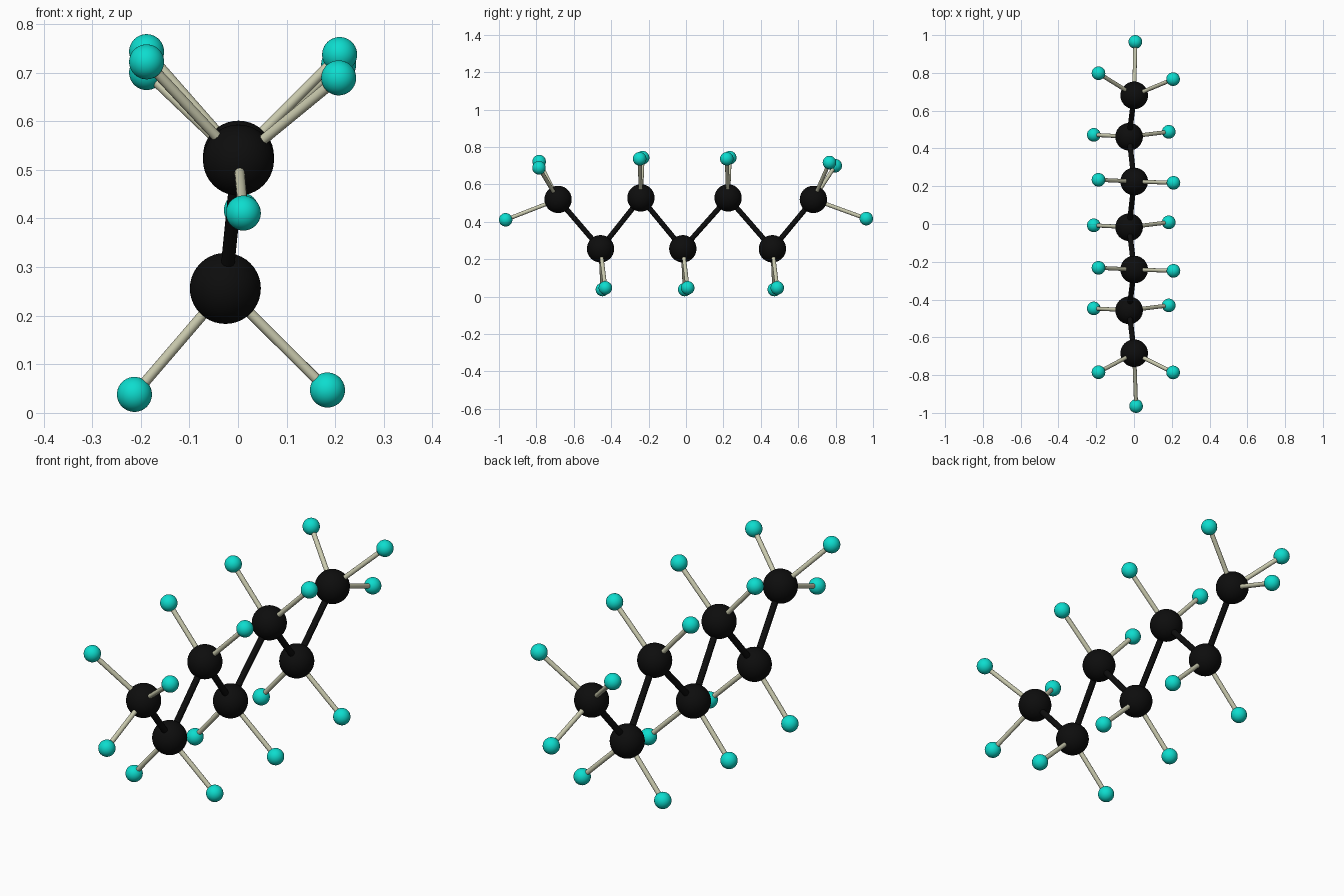
import bpy
from mathutils import Vector

if "Cube" in bpy.data.objects:
    bpy.data.objects.remove(bpy.data.objects["Cube"])


def make_material(name, rgb):
    m = bpy.data.materials.new(name)
    m.diffuse_color = (*rgb, 1)
    m.use_nodes = True
    m.node_tree.nodes["Principled BSDF"].inputs["Base Color"].default_value = m.diffuse_color
    return m


BLACK = make_material("black", (0.004, 0.004, 0.004))
TEAL = make_material("teal", (0.004, 0.72, 0.62))
BEIGE = make_material("beige", (0.60, 0.60, 0.43))


def finish(name, material):
    ob = bpy.context.object
    ob.name = name
    ob.data.materials.append(material)
    bpy.ops.object.shade_smooth_by_angle()
    return ob


def ball(name, centre, radius, material):
    bpy.ops.mesh.primitive_uv_sphere_add(segments=40, ring_count=20,
                                         radius=radius, location=centre)
    return finish(name, material)


def rod(name, a, b, radius, material):
    a, b = Vector(a), Vector(b)
    d = b - a
    bpy.ops.mesh.primitive_cylinder_add(vertices=16, radius=radius, depth=d.length,
                                        location=(a + b) / 2,
                                        rotation=d.to_track_quat('Z', 'Y').to_euler())
    return finish(name, material)


# zigzag chain of large atoms
chain_y = [-0.684, -0.457, -0.241, -0.017, 0.225, 0.462, 0.681]
chain = []
for i, y in enumerate(chain_y):
    if i % 2:
        chain.append((-0.026, y, 0.256))
    else:
        chain.append((0.001, y, 0.52 if i in (0, 6) else 0.528))

for i, c in enumerate(chain):
    ball(f"large_atom_{i + 1}", c, 0.073, BLACK)
for i in range(len(chain) - 1):
    rod(f"chain_bond_{i + 1}", chain[i], chain[i + 1], 0.014, BLACK)

# small atoms grouped by the large atom that carries them
small = {
    0: [(-0.188, -0.785, 0.722), (0.207, -0.786, 0.689), (0.011, -0.964, 0.411)],
    6: [(-0.188, 0.798, 0.700), (0.207, 0.767, 0.717), (0.007, 0.964, 0.417)],
}
for i in (1, 3, 5):  # lower pairs
    y = chain_y[i]
    small[i] = [(-0.213, y + 0.010, 0.038), (0.184, y + 0.026, 0.047)]
for i in (2, 4):  # upper pairs
    y = chain_y[i]
    small[i] = [(-0.188, y + 0.009, 0.743), (0.209, y - 0.007, 0.737)]

for i, atoms in small.items():
    for j, p in enumerate(atoms):
        ball(f"small_atom_{i + 1}_{j + 1}", p, 0.036, TEAL)
        rod(f"side_bond_{i + 1}_{j + 1}", chain[i], p, 0.0105, BEIGE)
